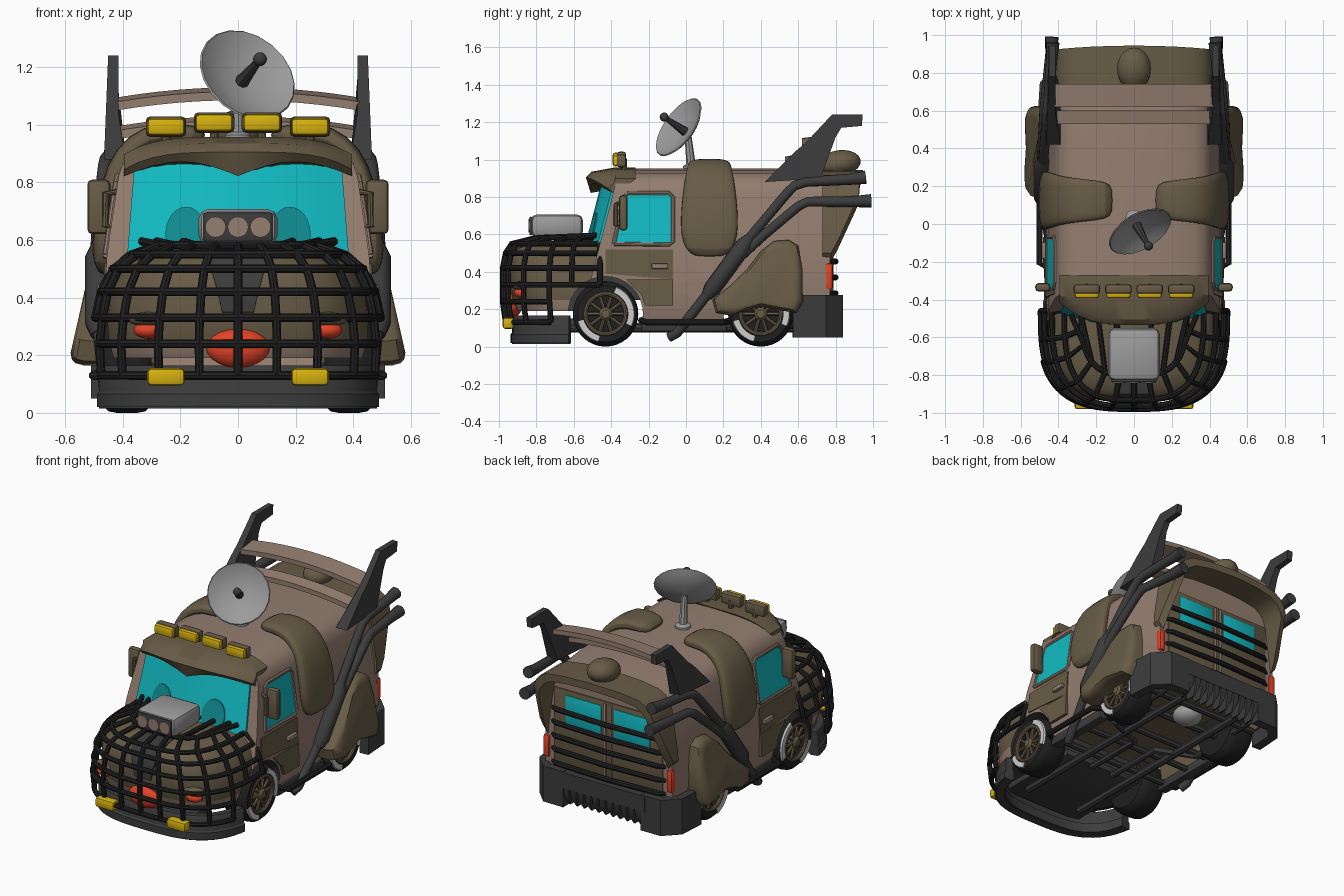
import bpy, bmesh, math
from mathutils import Vector, Matrix

if "Cube" in bpy.data.objects:
    bpy.data.objects.remove(bpy.data.objects["Cube"])

def material(name, r, g, b):
    m = bpy.data.materials.new(name)
    m.diffuse_color = [((c / 255 + .055) / 1.055) ** 2.4 for c in (r, g, b)] + [1]
    m.use_nodes = True
    m.node_tree.nodes["Principled BSDF"].inputs["Base Color"].default_value = m.diffuse_color
    return m
TAN = material("tan", 148, 126, 112)
BROWN = material("dark brown", 104, 92, 70)
DARK = material("dark grey", 60, 60, 61)
BLACK = material("black", 32, 32, 32)
CYAN = material("cyan glass", 18, 186, 194)
TEAL = material("teal", 16, 140, 146)
YELLOW = material("yellow", 214, 177, 15)
RED = material("red", 226, 66, 38)
GREY = material("grey", 155, 155, 155)
WHITE = material("off white", 205, 205, 205)

def finish(me, angle=.6):
    bm = bmesh.new(); bm.from_mesh(me)
    bmesh.ops.recalc_face_normals(bm, faces=bm.faces)
    for f in bm.faces: f.smooth = True
    for e in bm.edges: e.smooth = e.calc_face_angle(0) < angle
    bm.to_mesh(me); bm.free()

def mk(name, V, F, mat, mirror=False):
    V = [tuple(v) for v in V]
    if mirror:
        n = len(V)
        F = F + [[i + n for i in reversed(f)] for f in F]
        V = V + [(-x, y, z) for x, y, z in V]
    me = bpy.data.meshes.new(name)
    me.from_pydata(V, [], F); me.materials.append(mat); finish(me)
    o = bpy.data.objects.new(name, me)
    bpy.context.scene.collection.objects.link(o)
    return o

def skin(name, rings, mat, mirror=False):
    n = len(rings[0]); V = [p for r in rings for p in r]
    F = [[i * n + j, i * n + (j + 1) % n, (i + 1) * n + (j + 1) % n, (i + 1) * n + j]
         for i in range(len(rings) - 1) for j in range(n)]
    F += [list(range(n))[::-1], list(range(len(V) - n, len(V)))]
    return mk(name, V, F, mat, mirror)

def tube(name, pts, r, mat, mirror=False, n=8):
    pts = [Vector(p) for p in pts]; rings = []; u = None
    rs = r if isinstance(r, list) else [r] * len(pts)
    for i, p in enumerate(pts):
        t = (pts[min(i + 1, len(pts) - 1)] - pts[max(i - 1, 0)]).normalized()
        u = t.orthogonal() if u is None else u - t * u.dot(t)
        u.normalize(); v = t.cross(u)
        rings.append([p + (u * math.cos(a) + v * math.sin(a)) * rs[i] for a in [math.tau * k / n for k in range(n)]])
    return skin(name, rings, mat, mirror)

def lathe(name, prof, o, axis, mat, mirror=False, n=24):
    o = Vector(o); q = Vector((0, 0, 1)).rotation_difference(Vector(axis).normalized())
    return skin(name, [[o + q @ Vector((r * math.cos(math.tau * k / n), r * math.sin(math.tau * k / n), h))
                        for k in range(n)] for r, h in prof], mat, mirror)

def ball(name, c, s, mat, mirror=False, tilt=0):
    R = Matrix.Rotation(tilt, 3, 'X'); A = [math.pi * i / 10 for i in range(11)]
    return skin(name, [[Vector(c) + R @ Vector((s[0] * max(math.sin(a), .01) * math.cos(b), s[1] * max(math.sin(a), .01) * math.sin(b),
                s[2] * math.cos(a))) for b in [math.tau * k / 20 for k in range(20)]] for a in A], mat, mirror)

def box(name, c, s, mat, bevel=.01, mirror=False, tilt=0):
    bm = bmesh.new(); bmesh.ops.create_cube(bm, size=1)
    bmesh.ops.scale(bm, vec=s, verts=bm.verts)
    bmesh.ops.bevel(bm, geom=bm.edges[:], offset=bevel, segments=2, affect='EDGES', profile=.5)
    bm.transform(Matrix.Translation(c) @ Matrix.Rotation(tilt, 4, 'X')); bm.verts.index_update()
    V = [v.co.copy() for v in bm.verts]; F = [[v.index for v in f.verts] for f in bm.faces]
    bm.free()
    return mk(name, V, F, mat, mirror)

def band(name, path, z0, z1, th, mat, mirror=False):
    P = [Vector(p) for p in path]; rings = []
    for i, p in enumerate(P):
        t = (P[min(i + 1, len(P) - 1)] - P[max(i - 1, 0)]).normalized()
        d = Vector((t.y, -t.x)) * th / 2
        rings.append([(*(p + d), z0), (*(p + d), z1 - .015), (*(p + d * .6), z1), (*(p - d), z1), (*(p - d), z0)])
    return skin(name, rings, mat, mirror)

# ---- main body shell and hood, with wheel wells and underside cut out
half = [(.43, .12), (.455, .2), (.465, .35), (.455, .55), (.415, .82), (.40, .865), (.37, .9), (.32, .927), (.2, .945), (0, .953)]
full = half + [(-x, z) for x, z in half[-2::-1]]
yf = lambda z: -.46 + (z - .55) * .26
body = skin("body_shell", [[(x, yf(z), z) for x, z in full], [(x, -.2, z) for x, z in full], [(x, .5, z) for x, z in full],
            [(x * .96, .77, z - .02 * (z > .8)) for x, z in full]], TAN)

def cage(t, z, sx, sy):
    c, n = math.cos(math.radians(t)), abs(math.sin(math.radians(t)))
    return Vector((.5 * sx * math.copysign(abs(c) ** .667, c), -.46 - .52 * sy * n ** .667, z))
hood_levels = [(.19, .88, .85), (.25, .91, .9), (.33, .91, .93), (.42, .89, .93), (.49, .82, .9), (.53, .72, .83), (.555, .55, .7), (.567, .35, .4)]
hood = skin("hood", [[(.5 * sx, -.42, z)] + [cage(t, z, sx, sy) for t in range(0, 181, 6)] + [(-.5 * sx, -.42, z)]
                     for z, sx, sy in hood_levels], BROWN)
cuts = [(lathe("wheel_cutter", [(.2, 0), (.2, .4)], (.27 * sx, y, .175), (sx, 0, 0), DARK, n=32), y < 0) for y in (-.43, .4) for sx in (-1, 1)]
cuts.append((box("floor_cutter", (0, .2, .1), (.81, 1, .3), DARK, .002), False))
for cut, front in cuts:
    for o in (body, hood) if front else (body,):
        m = o.modifiers.new("well", 'BOOLEAN'); m.object = cut; m.solver = 'EXACT'
        me = bpy.data.meshes.new_from_object(o.evaluated_get(bpy.context.evaluated_depsgraph_get()))
        o.modifiers.clear(); o.data = me
    bpy.data.objects.remove(cut)
for o, base in ((body, TAN), (hood, BROWN)):
    finish(o.data); o.data.materials.clear()
    for m in (base, DARK, TAN, BROWN): o.data.materials.append(m)
    for p in o.data.polygons:
        c, n = p.center, p.normal
        near = math.hypot(c.y + .43, c.z - .175) < .21 or math.hypot(c.y - .4, c.z - .175) < .21
        inner = c.z < .42 and (abs(n.x) < .4 or abs(c.x) < .3) and (near or o is body)
        under = o is body and c.z < .26 and abs(c.x) < .412 and c.y > -.31
        p.material_index = 3 if under and not near else 1 if inner or n.z < -.9 else 2 if c.z < .24 else 0

# ---- windshield with pupils, visor
def glass(x, z, off=0):
    w = .385 - (z - .54) * .08
    return (x, yf(z) - .012 - off - .065 * (1 - min(1, abs(x) / w) ** 2), z)
rings = []
for i in range(13):
    u = -1 + i / 6; a = glass(u * .385, .54); b = glass(u * .359, .87)
    rings.append([a, b, (b[0], -.34, .87), (a[0], -.42, .54)])
skin("windshield", rings, CYAN)
P = [(.18 + .072 * math.cos(math.tau * k / 24), .62 + .095 * math.sin(math.tau * k / 24)) for k in range(24)]
skin("pupil", [[glass(x, max(z, .55), -.002) for x, z in P], [glass(x, max(z, .55), .006) for x, z in P]], TEAL, True)
rings = []
for i in range(17):
    x = -.395 + .79 * i / 16; u = abs(x) / .395
    zl = .822 + .05 * math.sin(math.pi * u); yt = -.535 + .12 * u ** 3; d = .06 * u ** 4
    rings.append([(x, -.27, .958 - d), (x, -.38, .958 - d), (x, yt + .03, .935 - d), (x, yt, .905 - d), (x, yt + .025, zl), (x, -.33, .85)])
skin("visor", rings, BROWN)

# ---- side windows, doors, handles, mirrors
side = lambda z: .455 - (z - .55) * .148 if z > .55 else .465 - (z - .35) * .05
def plate(name, P, mat, t=.006):
    skin(name, [[(side(z) - .01, y, z) for y, z in P], [(side(z) + t, y, z) for y, z in P]], mat, True)
W = [(-.385, .55), (-.335, .8), (-.31, .82), (-.09, .82), (-.07, .8), (-.07, .56), (-.09, .545)]
plate("side_window", W, CYAN)
tube("window_frame", [(side(z) + .004, y, z) for y, z in W + W[:1]], .011, TAN, True)
plate("door_panel", [(-.43, .39), (-.43, .52), (-.07, .52), (-.07, .36)], BROWN, .007)
plate("door_lower_panel", [(-.32, .36), (-.07, .36), (-.07, .22), (-.22, .22), (-.24, .28)], BROWN, .009)
box("door_handle", (.478, -.14, .43), (.025, .09, .03), TAN, .008, True)
box("mirror", (.483, -.335, .715), (.08, .045, .19), BROWN, .018, True)
tube("mirror_bracket", [(.40, -.35, .77), (.46, -.375, .76), (.46, -.375, .65), (.41, -.35, .64)], .012, BROWN, True)

# ---- shoulder pads and rear fenders
arc = [(.12, .945, .07), (.14, .965, .1), (.27, .975, .115), (.36, .94, .125), (.425, .85, .14), (.455, .72, .155), (.47, .6, .155), (.468, .52, .13), (.455, .48, .08)]
rings = []
for i, (x, z, w) in enumerate(arc):
    a, b = arc[max(i - 1, 0)], arc[min(i + 1, len(arc) - 1)]
    n = Vector((a[1] - b[1], 0, b[0] - a[0])).normalized()
    th = .02 if i in (0, len(arc) - 1) else .037
    rings.append([Vector((x, .125, z)) + n * th * math.copysign(abs(math.sin(t)) ** .6, math.sin(t)) +
                  Vector((0, w * math.copysign(abs(math.cos(t)) ** .7, math.cos(t)), 0)) for t in [math.tau * (k + .5) / 16 for k in range(16)]])
pad = skin("shoulder_pad", rings, BROWN, True)
pad.modifiers.new("smooth", 'SUBSURF').levels = 1
P = [(.14, .25), (.16, .18), (.24, .165), (.31, .19), (.4, .215), (.5, .195), (.59, .18), (.625, .24), (.622, .42),
     (.6, .54), (.55, .57), (.47, .565), (.40, .51), (.33, .42), (.24, .33)]
def fend(off, s): return [(.58 - (z - .17) * .17 - off, .41 + (y - .41) * s, .34 + (z - .34) * s) for y, z in P]
skin("rear_fender", [[(.42, y, z) for y, z in P], fend(.045, 1), fend(.018, .96), fend(.004, .88), fend(0, .75)], BROWN, True)

# ---- wheels
for y, n in ((-.43, "front"), (.4, "rear")):
    c = (0, y, .175); X = (1, 0, 0)
    pt = lambda r, a, x: (x, y + r * math.cos(a), .175 + r * math.sin(a))
    lathe(n + "_tyre", [(.001, .3), (.15, .3), (.17, .322), (.175, .35), (.175, .42), (.17, .448), (.15, .47), (.112, .47), (.105, .435), (.001, .435)], c, X, BLACK, True, 36)
    for a0, a1 in ((-25, 68), (195, 255)):
        A = [math.radians(a0 + (a1 - a0) * k / 10) for k in range(11)]
        skin(n + "_whitewall", [[pt(.122, a, .465), pt(.155, a, .465), pt(.152, a, .475), pt(.122, a, .475)] for a in A], WHITE, True)
    tube(n + "_rim", [pt(.108, math.tau * k / 28, .465) for k in range(29)], .012, BROWN, True)
    for k in range(10):
        a = math.tau * k / 10
        tube(n + "_spoke", [pt(.02, a, .46), pt(.1, a, .455)], .01, BROWN, True, 6)
    lathe(n + "_hub", [(.035, .43), (.035, .47), (.022, .482), (.001, .483)], c, X, BROWN, True, 16)
    tube(n + "_axle", [(-.32, y, .15), (.32, y, .15)], .025, DARK)

# ---- front cage
L = [(.13, 1, .97), (.24, 1.01, 1), (.33, .99, 1), (.42, .95, 1), (.5, .87, .97), (.55, .74, .91), (.582, .56, .66)]
for t in (0, 9, 22, 44, 66, 82, 90, 98, 114, 136, 158, 171, 180):
    low = min(t, 180 - t) < 20
    pts = [cage(t, *l) for l in L[2 if low else 0:]]
    if not low and t != 90: pts.append(Vector((pts[-1].x * 1.25, -.48, .595)))
    tube("cage_upright", pts, .015, BLACK)
for i, l in enumerate(L):
    e = 22 if i < 2 else 0
    tube("cage_ring", [cage(e + (180 - 2 * e) * k / 30, *l) for k in range(31)], .015, BLACK)

# ---- face: grille, nose, lamps, bumper
skin("grille_strip", [[(w, y, z), (-w, y, z), (-w, y + .05, z - .01), (w, y + .05, z - .01)] for w, y, z in
     [(.055, -.955, .35), (.07, -.955, .42), (.09, -.94, .49), (.1, -.9, .54), (.1, -.75, .572)]], DARK)
ball("nose", (0, -.925, .225), (.11, .05, .068), RED)
ball("red_lamp", (.31, -.88, .287), (.052, .04, .03), RED, True)
ball("lamp_brow", (.31, -.885, .325), (.075, .045, .025), BROWN, True)
path = [(.465 * math.copysign(abs(math.cos(a)) ** .667, math.cos(a)), -.455 - .45 * math.sin(a) ** .667)
        for a in [math.radians(167 - 154 * k / 28) for k in range(29)]]
band("front_bumper", path, .015, .165, .05, DARK)
band("bumper_lip", path, .02, .08, .066, DARK)
box("fog_light", (.25, -.95, .125), (.13, .06, .06), YELLOW, .014, True)
for x, z in ((.25, .993), (.083, 1.007)):
    box("roof_light", (x, -.375, z), (.13, .035, .06), YELLOW, .014, True)
    box("roof_light_housing", (x, -.345, z), (.14, .05, .07), BROWN, .014, True)
    tube("roof_light_leg", [(x, -.33, .92), (x, -.33, z)], .015, BROWN, True)

# ---- engine blower
box("blower", (0, -.69, .645), (.275, .28, .125), GREY, .035)
box("blower_plate", (0, -.83, .645), (.24, .015, .1), DARK, .007)
for x in (-.078, 0, .078):
    lathe("blower_intake", [(.036, 0), (.036, .006)], (x, -.837, .645), (0, -1, 0), TAN, n=20)

# ---- satellite dish
n = Vector((.42, -.74, .52)).normalized(); o = Vector((.03, -.035, 1.17)) - n * .05
lathe("dish", [(.001, -.005), (.093, .01), (.145, .03), (.182, .055), (.177, .06), (.135, .036), (.08, .018), (.001, .008)], o, n, GREY, n=20)
tube("dish_feed", [o, o + n * .155], [.026, .012], DARK)
ball("dish_feed_tip", o + n * .16, (.024, .024, .024), DARK)
tube("dish_post", [(0, .03, .94), o - n * .01], [.026, .018], GREY)
lathe("dish_base", [(.045, 0), (.045, .025), (.03, .035)], (0, .03, .94), (0, 0, 1), GREY)

# ---- rear spoiler
P = [(.42, .88), (.58, 1.04), (.64, 1.09), (.78, 1.24), (.945, 1.24), (.94, 1.18), (.83, 1.17), (.8, 1.12), (.72, .9)]
skin("spoiler_fin", [[(.39 if z < .95 else .415, y, z) for y, z in P], [(.465 - (z - .88) * .04, y, z) for y, z in P]], DARK, True)
for y0, y1, zc in ((.62, .74, 1.1), (.53, .6, 1.0)):
    skin("spoiler_plank", [[(x, y0, z - .03), (x, y0, z), (x, y1, z + .015), (x, y1, z - .015)]
         for x in [-.42 + .07 * i for i in range(13)] for z in [zc + .015 - .2 * x * x]], TAN)

# ---- rear canopy, rear wall, bars, tail lights
arch = [(.458, .49)] + [(x, z - .02 * (z > .8)) for x, z in half[3:]]
arch += [(-x, z) for x, z in arch[-2::-1]]
skin("rear_canopy", [[(x, .73, z + .01), (x, y, z + .01), (x * .92, y, z - .035), (x * .92, .73, z - .035)]
     for x, z in arch for y in [min(.945 - .12 * x * x, .775 + (z - .49) * .57)]], BROWN)
ball("canopy_bump", (0, .82, .98), (.09, .115, .07), BROWN, tilt=.15)
box("rear_panel", (0, .772, .51), (.76, .012, .5), BROWN, .004)
box("rear_window", (.17, .778, .63), (.25, .012, .2), CYAN, .004, True)
box("rear_door_trim", (.02, .778, .52), (.018, .02, .46), TAN, .004, True)
for i in range(5):
    z = .285 + .085 * i
    tube("rear_bar", [(-.39, .76, z), (-.36, .785, z), (0, .80, z), (.36, .785, z), (.39, .76, z)], .016, BLACK)
box("tail_light", (.43, .765, .375), (.04, .04, .14), RED, .012, True)
band("rear_bumper_middle", [(.3, .81), (-.3, .81)], .17, .27, -.06, DARK)
band("rear_bumper_end", [(.27, .81), (.40, .81), (.47, .74), (.48, .57)], .05, .275, .06, DARK, True)
for i in range(11):
    x = -.25 + .05 * i
    skin("bumper_tooth", [[(x - w, .74, z), (x + w, .74, z), (x + w, y, z), (x - w, y, z)]
         for w, y, z in ((.02, .84, .2), (.018, .835, .12), (.004, .8, .06))], DARK)

# ---- exhaust stacks
tube("exhaust_upper", [(.44, -.09, .05), (.455, -.05, .07), (.48, .13, .3), (.48, .33, .57), (.465, .54, .82), (.46, .58, .86), (.455, .64, .88),
     (.435, .88, .895), (.43, .96, .905)], [.026] * 7 + [.03, .036], DARK, True, 12)
tube("exhaust_lower", [(.49, .3, .49), (.485, .42, .6), (.475, .6, .75), (.47, .65, .775), (.44, .9, .775), (.435, .99, .78)],
     [.026] * 4 + [.03, .036], DARK, True, 12)
tube("exhaust_muffler", [(.48, .11, .27), (.485, .14, .31), (.485, .31, .54), (.48, .34, .58)], [.03, .046, .046, .03], DARK, True, 12)

# ---- underside
box("front_floor", (0, -.58, .13), (.56, .58, .04), DARK, .005)
tube("side_rail", [(.43, -.24, .14), (.5, -.21, .13), (.5, .2, .13), (.43, .24, .14)], .018, BLACK, True)
box("sill", (.42, -.01, .11), (.06, .46, .06), DARK, .01, True)
tube("chassis_rail", [(.2, -.75, .1), (.2, .74, .1)], .025, DARK, True)
for y in (-.2, .02, .2, .62):
    tube("cross_member", [(-.41, y, .12), (.41, y, .12)], .02, DARK)
tube("underside_pipe", [(.08, -.3, .1), (.08, .1, .1), (.32, .2, .1), (.32, .7, .12)], .02, DARK, True)
ball("under_tank", (0, .5, .13), (.09, .09, .06), GREY)
